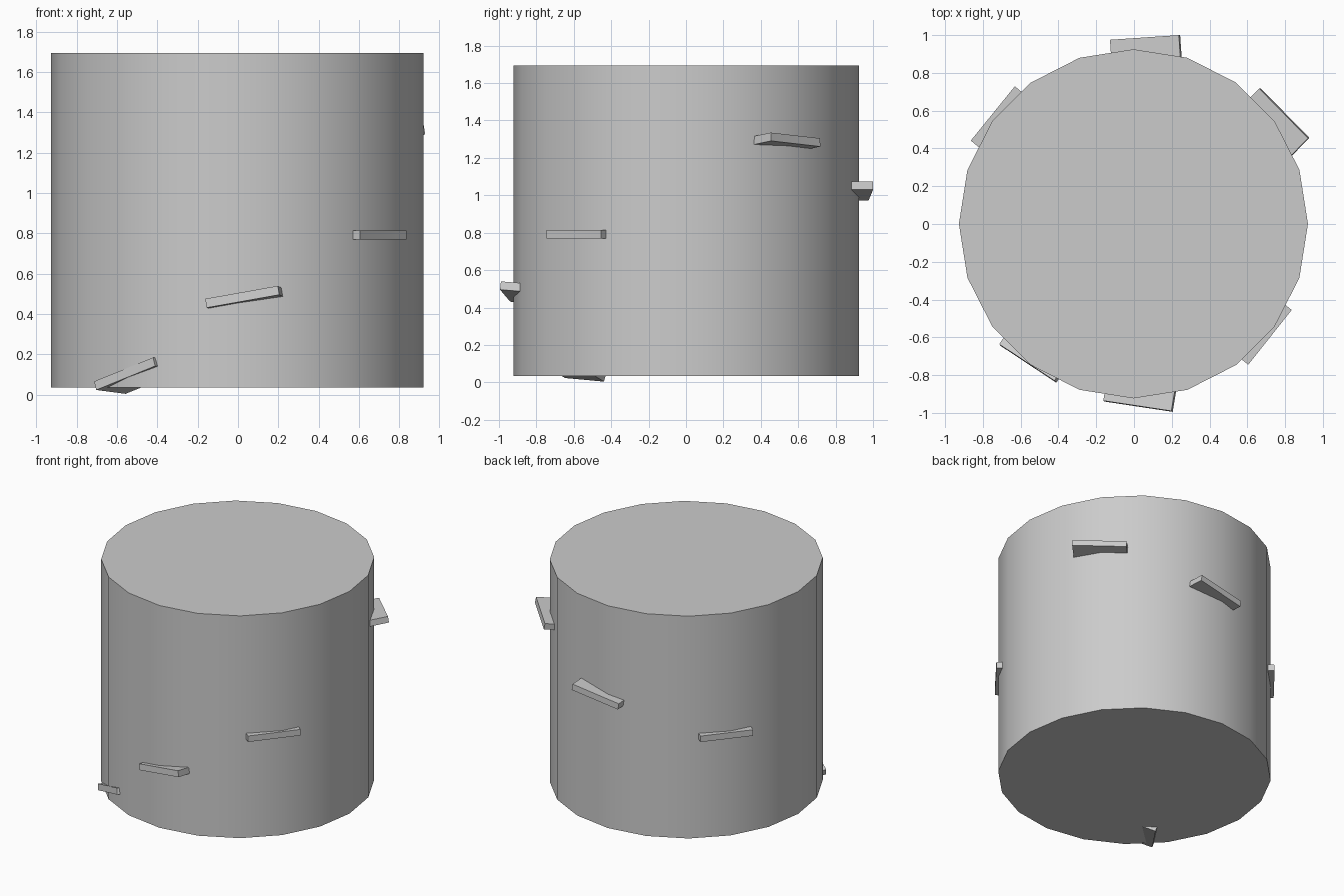
import bpy
from math import radians
from mathutils import Vector, Matrix

cube = bpy.data.objects.get("Cube")
if cube:
    bpy.data.objects.remove(cube, do_unlink=True)

grey = bpy.data.materials.new("light grey")
grey.use_nodes = True
colour = (0.6, 0.6, 0.6, 1)
grey.diffuse_color = colour
grey.node_tree.nodes["Principled BSDF"].inputs["Base Color"].default_value = colour

# Main drum: smooth sides, sharp caps
bottom, top = 0.035, 1.695
bpy.ops.mesh.primitive_cylinder_add(vertices=20, radius=0.924, depth=top - bottom,
                                    location=(-0.003, 0.001, (bottom + top) / 2))
drum = bpy.context.object
drum.name = "drum"
drum.data.materials.append(grey)
bpy.ops.object.shade_smooth_by_angle(angle=radians(40))

LENGTH, DEPTH, THICK = 0.37, 0.255, 0.045


def add_ledge(name, start, end, slope=0):
    """Plank whose outer top edge runs from start to end, sunk into the drum."""
    start, end = Vector(start), Vector(end)
    along = (end - start).normalized()
    inward = Vector((-along.y, along.x, slope))
    inward = (inward - along * inward.dot(along)).normalized()
    up = along.cross(inward)
    centre = (start + end) / 2 + inward * DEPTH / 2 - up * THICK / 2
    bpy.ops.mesh.primitive_cube_add(size=1)
    ledge = bpy.context.object
    ledge.name = name
    ledge.data.materials.append(grey)
    turn = Matrix((along, inward, up)).transposed().to_4x4()
    ledge.matrix_world = (Matrix.Translation(centre) @ turn
                          @ Matrix.Diagonal((LENGTH, DEPTH, THICK, 1)))


# Ledges around the drum, each listed anticlockwise from above
add_ledge("ledge_front_right", (-0.715, -0.635, 0.065), (-0.42, -0.83, 0.185), -0.08)
add_ledge("ledge_front", (-0.165, -0.935, 0.475), (0.2, -0.99, 0.54), -0.08)
add_ledge("ledge_front_left", (0.605, -0.745, 0.815), (0.835, -0.455, 0.815))
add_ledge("ledge_back_left", (0.92, 0.455, 1.335), (0.665, 0.715, 1.305), -0.15)
add_ledge("ledge_back", (0.24, 1.0, 1.075), (-0.13, 0.975, 1.015))
add_ledge("ledge_back_right", (-0.63, 0.73, 0.815), (-0.865, 0.44, 0.815))
